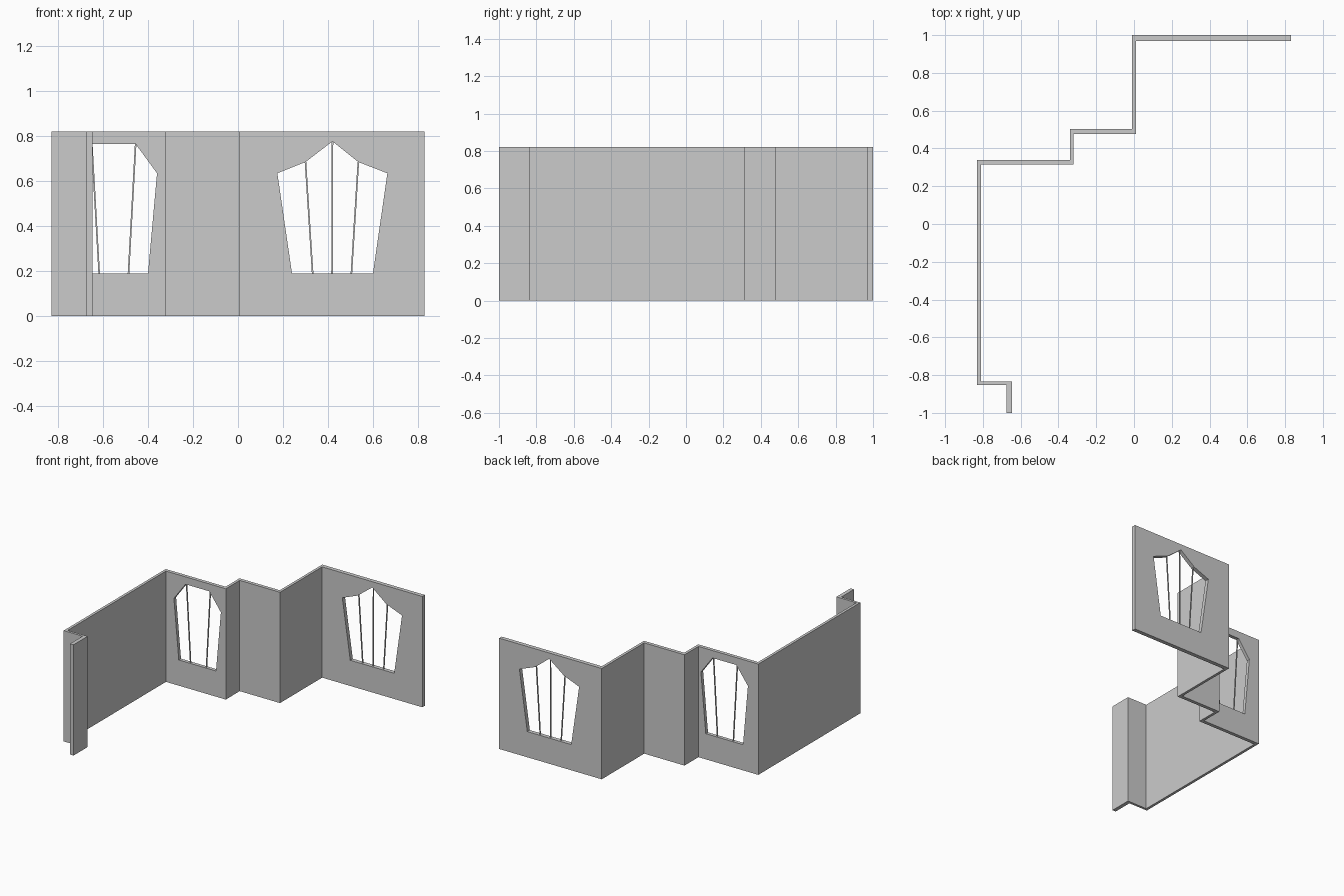
import bpy, bmesh
from mathutils import Vector

if "Cube" in bpy.data.objects:
    bpy.data.objects.remove(bpy.data.objects["Cube"])

HEIGHT = 0.82
BAR = 0.007


def prism(name, points, direction):
    """Extrude a flat polygon along a direction into a closed solid."""
    bm = bmesh.new()
    face = bm.faces.new([bm.verts.new(p) for p in points])
    ext = bmesh.ops.extrude_face_region(bm, geom=[face], use_keep_orig=True)
    moved = [v for v in ext["geom"] if isinstance(v, bmesh.types.BMVert)]
    bmesh.ops.translate(bm, verts=moved, vec=Vector(direction))
    bmesh.ops.recalc_face_normals(bm, faces=bm.faces)
    mesh = bpy.data.meshes.new(name)
    bm.to_mesh(mesh)
    bm.free()
    obj = bpy.data.objects.new(name, mesh)
    bpy.context.collection.objects.link(obj)
    return obj


def window(name, wall, y, outline, bars):
    """Cut an opening through the wall at depth y and add slim glazing bars."""
    cutter = prism(name + "_cutter", [(x, y - 0.05, z) for x, z in outline], (0, 0.1, 0))
    mod = wall.modifiers.new(name, "BOOLEAN")
    mod.operation, mod.solver, mod.object = "DIFFERENCE", "EXACT", cutter
    bpy.context.view_layer.objects.active = wall
    bpy.ops.object.modifier_apply(modifier=mod.name)
    bpy.data.objects.remove(cutter)
    h = BAR / 2
    for i, (xb, zb, xt, zt) in enumerate(bars):
        pts = [(xb - h, y - h, zb), (xb + h, y - h, zb),
               (xt + h, y - h, zt), (xt - h, y - h, zt)]
        prism(f"{name}_bar_{i + 1}", pts, (0, BAR, 0))


# Stepped wall: outer line out, inner line back
plan = [(0.83, 1.0), (-0.01, 1.0), (-0.01, 0.503), (-0.34, 0.503),
        (-0.34, 0.34), (-0.83, 0.34), (-0.83, -0.853), (-0.675, -0.853),
        (-0.675, -1.0), (-0.647, -1.0), (-0.647, -0.835), (-0.81, -0.835),
        (-0.81, 0.314), (-0.32, 0.314), (-0.32, 0.477), (0.01, 0.477),
        (0.01, 0.97), (0.83, 0.97)]
wall = prism("stepped_wall", [(x, y, 0) for x, y in plan], (0, 0, HEIGHT))

# Five-pointed window in the rear wall
window("rear_window", wall, 0.985,
       [(0.24, 0.19), (0.60, 0.19), (0.664, 0.635), (0.535, 0.685),
        (0.42, 0.777), (0.30, 0.685), (0.175, 0.635)],
       [(0.332, 0.187, 0.30, 0.685), (0.418, 0.187, 0.42, 0.777),
        (0.504, 0.187, 0.535, 0.685)])

# Flat-topped window in the left wall section
window("side_window", wall, 0.327,
       [(-0.705, 0.19), (-0.40, 0.19), (-0.36, 0.635), (-0.455, 0.765),
        (-0.65, 0.765), (-0.745, 0.635)],
       [(-0.617, 0.187, -0.65, 0.765), (-0.487, 0.187, -0.455, 0.765)])
